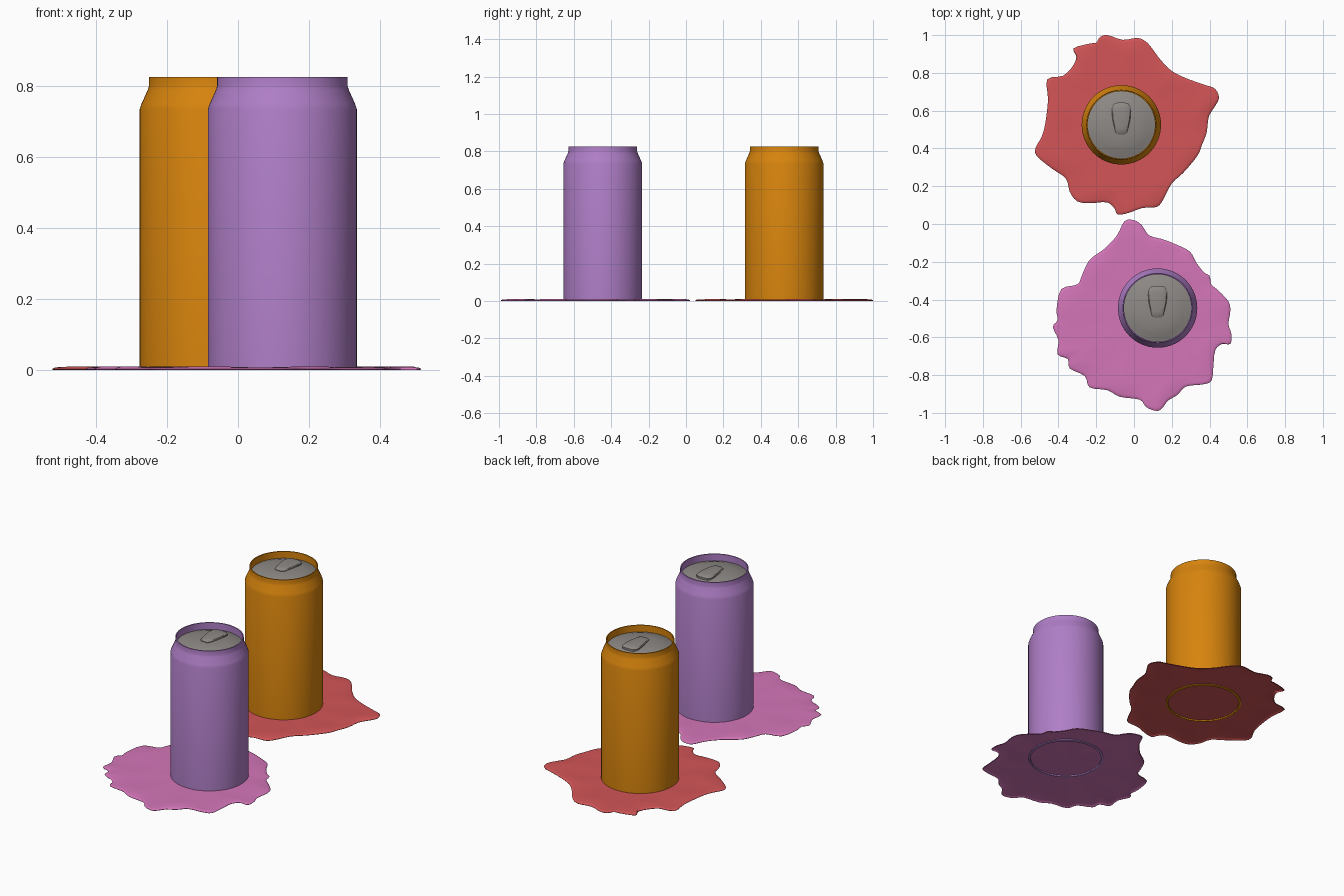
import bpy, bmesh, math

if "Cube" in bpy.data.objects:
    bpy.data.objects.remove(bpy.data.objects["Cube"])


def mat(name, rgb):
    m = bpy.data.materials.new(name)
    m.diffuse_color = (*rgb, 1)
    m.use_nodes = True
    m.node_tree.nodes["Principled BSDF"].inputs["Base Color"].default_value = m.diffuse_color
    return m


ORANGE = mat("orange", (0.68, 0.23, 0.004))
PURPLE = mat("purple", (0.43, 0.21, 0.57))
RED = mat("red", (0.65, 0.09, 0.095))
PINK = mat("pink", (0.66, 0.18, 0.48))
GREY = mat("metal grey", (0.27, 0.25, 0.235))


def loft(name, rings, material, loc=(0, 0, 0), cap_start=False, cap_end=True, angle=35):
    """Skin counter-clockwise rings of equal length, optionally capped."""
    bm = bmesh.new()
    vs = [[bm.verts.new(p) for p in ring] for ring in rings]
    n = len(vs[0])
    for a, b in zip(vs, vs[1:]):
        for j in range(n):
            k = (j + 1) % n
            bm.faces.new((a[j], a[k], b[k], b[j]))
    if cap_start:
        bm.faces.new(vs[0][::-1])
    if cap_end:
        bm.faces.new(vs[-1])
    me = bpy.data.meshes.new(name)
    bm.to_mesh(me)
    bm.free()
    me.materials.append(material)
    ob = bpy.data.objects.new(name, me)
    ob.location = loc
    bpy.context.collection.objects.link(ob)
    bpy.ops.object.select_all(action='DESELECT')
    bpy.context.view_layer.objects.active = ob
    ob.select_set(True)
    bpy.ops.object.shade_smooth_by_angle(angle=math.radians(angle))
    return ob


def circle(r, z, n=64):
    return [(r * math.cos(2 * math.pi * i / n), r * math.sin(2 * math.pi * i / n), z)
            for i in range(n)]


def can(prefix, x, y, material):
    # body with base rim, shoulder and neck
    body = [(0.196, 0.014), (0.198, 0.0), (0.21, 0.003), (0.21, 0.735), (0.205, 0.75),
            (0.187, 0.79), (0.184, 0.8), (0.184, 0.825), (0.178, 0.825), (0.178, 0.785)]
    loft(prefix + "_can_body", [circle(r, z) for r, z in body], material, (x, y, 0),
         cap_start=True, cap_end=False)
    # domed lid inside the rim
    lid = [(0.178, 0.785), (0.165, 0.789), (0.14, 0.798), (0.11, 0.806),
           (0.07, 0.811), (0.03, 0.813), (0.01, 0.813)]
    loft(prefix + "_can_lid", [circle(r, z) for r, z in lid], GREY, (x, y, 0))
    # pull tab: wide rounded back, narrow front
    half = [(0.018, -0.05), (0.03, -0.04), (0.037, -0.015), (0.047, 0.03), (0.05, 0.07),
            (0.047, 0.1), (0.035, 0.114), (0.015, 0.118)]
    outline = half + [(-px, py) for px, py in reversed(half)]
    rings = [[(px * s, 0.034 + (py - 0.034) * s, z) for px, py in outline]
             for s, z in ((1, 0.798), (1, 0.815), (0.92, 0.82), (0.6, 0.824))]
    loft(prefix + "_pull_tab", rings, GREY, (x, y, 0))


def smooth_loop(pts, steps=3):
    """Closed Catmull-Rom curve through the points."""
    out, n = [], len(pts)
    for i in range(n):
        p = [pts[(i + k - 1) % n] for k in range(4)]
        for s in range(steps):
            t = s / steps
            out.append(tuple(0.5 * (2 * p[1][c] + (p[2][c] - p[0][c]) * t
                       + (2 * p[0][c] - 5 * p[1][c] + 4 * p[2][c] - p[3][c]) * t * t
                       + (3 * p[1][c] - p[0][c] - 3 * p[2][c] + p[3][c]) * t ** 3)
                       for c in (0, 1)))
    return out


def puddle(name, clockwise, cx, cy, material):
    loop = smooth_loop(clockwise[::-1])
    # thin rounded edge, then a nearly flat sheet
    prof = [(0.995, 0.0), (1.0, 0.003), (0.985, 0.007), (0.96, 0.009),
            (0.8, 0.008), (0.5, 0.007), (0.1, 0.007)]
    rings = []
    for s, z in prof:
        ripple = 0.0015 if s in (0.96, 0.8) else 0
        rings.append([(cx + (x - cx) * s, cy + (y - cy) * s,
                       z + ripple * math.sin(9 * math.atan2(y - cy, x - cx)))
                      for x, y in loop])
    loft(name, rings, material, angle=50)


red_edge = [(-.18, .99), (-.14, 1.0), (-.06, .975), (.02, .985), (.07, .96), (.11, .91),
            (.14, .87), (.20, .81), (.28, .77), (.38, .735), (.43, .715), (.45, .665),
            (.42, .61), (.395, .565), (.385, .485), (.36, .42), (.335, .36), (.26, .27),
            (.20, .215), (.155, .13), (.12, .09), (.045, .085), (-.025, .06), (-.085, .05),
            (-.105, .085), (-.145, .115), (-.235, .11), (-.30, .12), (-.34, .17),
            (-.36, .24), (-.43, .29), (-.515, .36), (-.52, .405), (-.49, .46),
            (-.47, .53), (-.455, .66), (-.46, .765), (-.375, .785), (-.325, .835),
            (-.305, .885), (-.32, .93), (-.235, .955), (-.20, .96)]
pink_edge = [(-.05, .015), (0, .02), (.04, -.005), (.08, -.06), (.15, -.08), (.215, -.105),
             (.295, -.145), (.33, -.205), (.37, -.255), (.40, -.275), (.41, -.32),
             (.45, -.355), (.50, -.41), (.51, -.46), (.50, -.53), (.515, -.58),
             (.51, -.635), (.465, -.635), (.43, -.67), (.42, -.755), (.41, -.83),
             (.36, -.85), (.275, -.86), (.23, -.905), (.18, -.935), (.15, -.975),
             (.12, -.99), (.065, -.97), (.03, -.93), (-.075, -.915), (-.14, -.88),
             (-.235, -.865), (-.26, -.805), (-.34, -.765), (-.35, -.715), (-.405, -.69),
             (-.40, -.615), (-.43, -.545), (-.405, -.51), (-.41, -.45), (-.385, -.345),
             (-.30, -.32), (-.275, -.27), (-.235, -.19), (-.155, -.13), (-.09, -.06)]

puddle("red_spill", red_edge, -0.03, 0.53, RED)
puddle("pink_spill", pink_edge, 0.06, -0.5, PINK)
can("orange", -0.067, 0.525, ORANGE)
can("purple", 0.125, -0.445, PURPLE)
